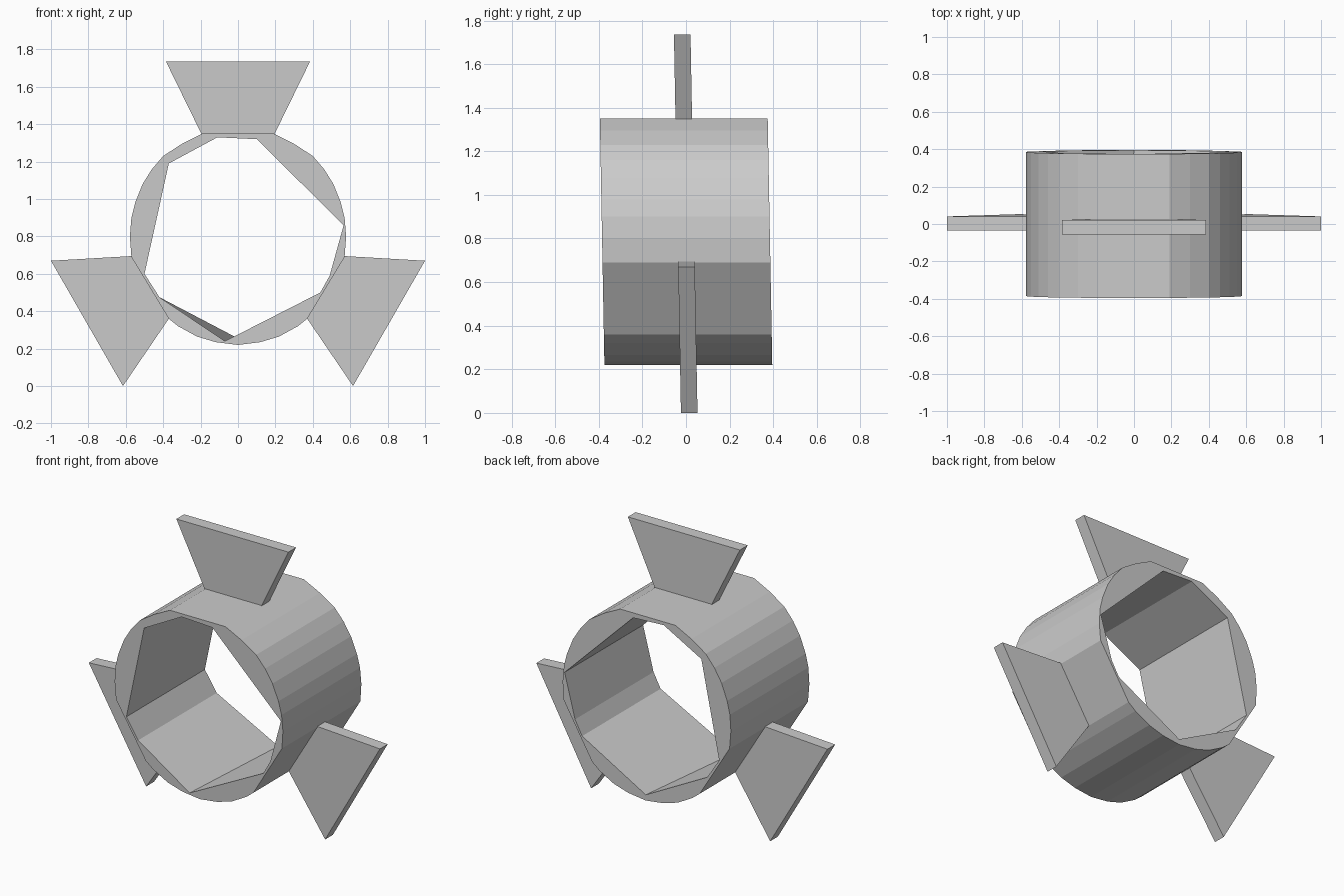
import bpy, bmesh

if "Cube" in bpy.data.objects:
    bpy.data.objects.remove(bpy.data.objects["Cube"])


def lean(x, y, z):
    # the whole part tilts very slightly towards the front
    return (x, y - 0.0185 * (z - 0.8), z)


def finish(bm, name):
    bmesh.ops.recalc_face_normals(bm, faces=bm.faces)
    mesh = bpy.data.meshes.new(name)
    bm.to_mesh(mesh)
    bm.free()
    obj = bpy.data.objects.new(name, mesh)
    bpy.context.collection.objects.link(obj)
    return obj


def loop(bm, points, y):
    verts = [bm.verts.new(lean(x, y, z)) for x, z in points]
    edges = [bm.edges.new((v, verts[(i + 1) % len(verts)])) for i, v in enumerate(verts)]
    return verts, edges


def wall(bm, a, b):
    n = len(a)
    for i in range(n):
        j = (i + 1) % n
        bm.faces.new((a[i], a[j], b[j], b[i]))


# Collar: round outside with three flats, coarse faceted bore
half = [(0.19, 1.35), (0.30, 1.295), (0.40, 1.23), (0.46, 1.16), (0.51, 1.08),
        (0.55, 0.98), (0.57, 0.90), (0.578, 0.80), (0.57, 0.69), (0.37, 0.36),
        (0.32, 0.32), (0.22, 0.265), (0.12, 0.235)]
outer = half + [(0.0, 0.22)] + [(-x, z) for x, z in reversed(half)]
bore = [(0.10, 1.32), (0.565, 0.86), (0.49, 0.59), (0.44, 0.50), (0.0, 0.255),
        (-0.42, 0.475), (-0.50, 0.60), (-0.37, 1.19), (-0.11, 1.33)]
bore_front = list(bore)
bore_front[4] = (-0.07, 0.24)

bm = bmesh.new()
of, oef = loop(bm, outer, -0.385)
ob, oeb = loop(bm, outer, 0.385)
nf, nef = loop(bm, bore_front, -0.385)
nb, neb = loop(bm, bore, 0.385)
bmesh.ops.triangle_fill(bm, use_beauty=True, edges=oef + nef)
bmesh.ops.triangle_fill(bm, use_beauty=True, edges=oeb + neb)
wall(bm, of, ob)
wall(bm, nf, nb)
finish(bm, "collar")


# Flared fins standing on the three flats
def fin(name, points):
    bm = bmesh.new()
    a, _ = loop(bm, points, -0.038)
    b, _ = loop(bm, points, 0.038)
    bm.faces.new(a)
    bm.faces.new(b)
    wall(bm, a, b)
    finish(bm, name)


fin("top_fin", [(-0.195, 1.347), (0.195, 1.347), (0.385, 1.735), (-0.385, 1.735)])
for side, name in ((1, "right_fin"), (-1, "left_fin")):
    fin(name, [(side * x, z) for x, z in
               [(0.57, 0.695), (0.37, 0.36), (0.615, 0.0), (1.0, 0.67)]])
